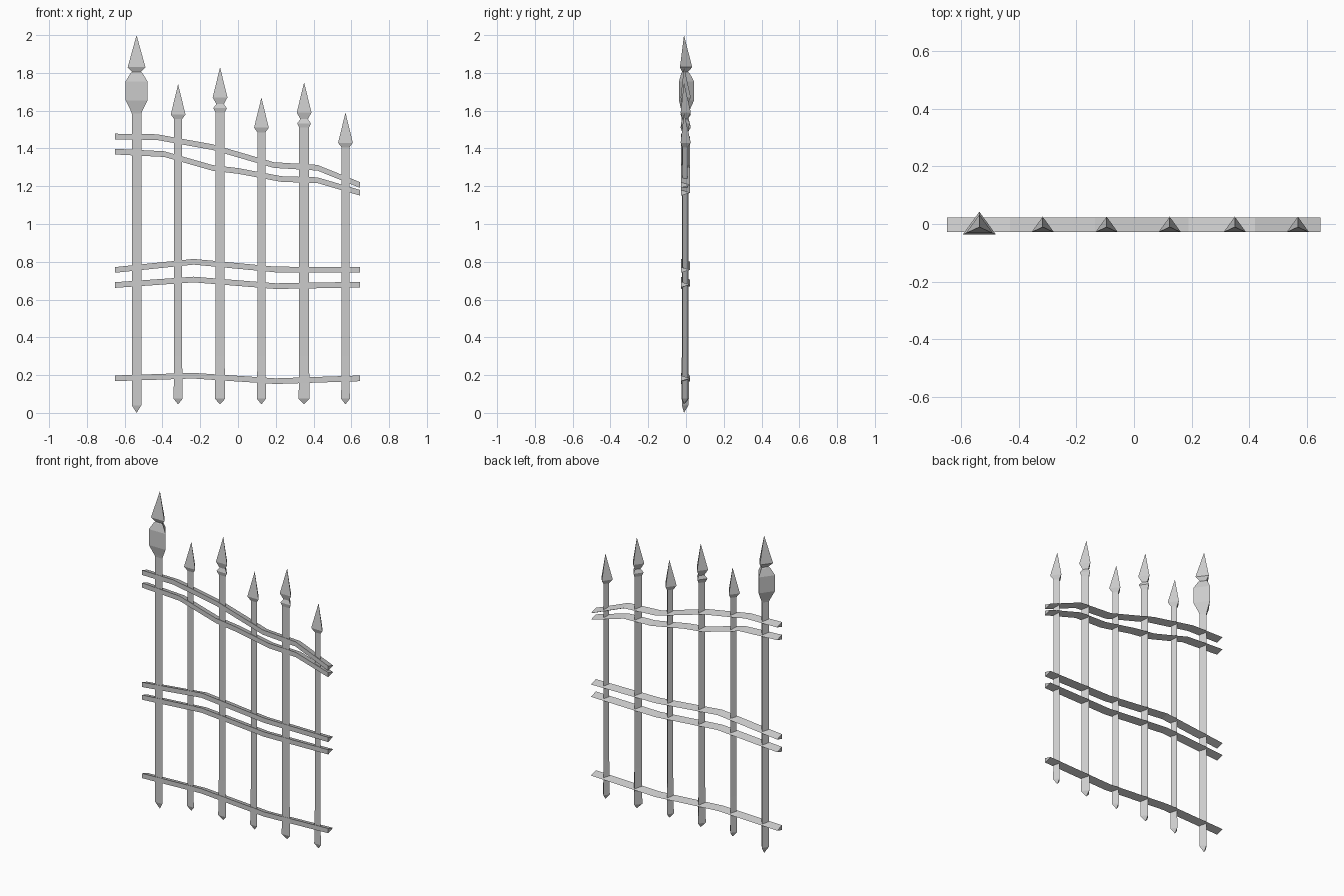
import bpy, bmesh

if "Cube" in bpy.data.objects:
    bpy.data.objects.remove(bpy.data.objects["Cube"])


def loft(name, rings):
    """Closed flat-shaded solid through triangular rings of equal size."""
    bm = bmesh.new()
    loops = [[bm.verts.new(p) for p in r] for r in rings]
    for a, b in zip(loops, loops[1:]):
        for i in range(3):
            j = (i + 1) % 3
            bm.faces.new((a[i], a[j], b[j], b[i]))
    bm.faces.new(loops[0])
    bm.faces.new(loops[-1])
    bmesh.ops.remove_doubles(bm, verts=bm.verts, dist=0.0002)
    bmesh.ops.recalc_face_normals(bm, faces=bm.faces)
    me = bpy.data.meshes.new(name)
    bm.to_mesh(me)
    bm.free()
    ob = bpy.data.objects.new(name, me)
    bpy.context.collection.objects.link(ob)
    return ob


def post(name, x, profile, y=-0.0105):
    """Three-sided post, flat side to the front; profile = (half width, z)."""
    loft(name, [[(x - w, y - 0.46 * w, z), (x + w, y - 0.46 * w, z),
                 (x, y + 0.92 * w, z)] for w, z in profile])


def rail(name, path, h=0.015):
    """Wedge-shaped bar, front face flat and thin edge at the back."""
    loft(name, [[(x, -0.027, z - h), (x, -0.027, z + h), (x, 0.022, z)]
                for x, z in path])


# Tall end post with a swollen head
post("end_post", -0.537, [(0, 0), (0.025, 0.04), (0.025, 1.585), (0.031, 1.60),
                          (0.058, 1.655), (0.058, 1.755), (0.031, 1.80),
                          (0.022, 1.805), (0.047, 1.83), (0, 2.0)])

# Pickets: x, half width, spear tip height, collar
pickets = [(-0.317, 0.021, 1.74, False), (-0.095, 0.024, 1.83, True),
           (0.124, 0.021, 1.67, False), (0.35, 0.026, 1.75, True),
           (0.569, 0.020, 1.59, False)]
for n, (x, w, tip, collar) in enumerate(pickets, 1):
    prof = [(0, 0.045), (w + 0.003, 0.075), (w, 0.3)]
    if collar:
        prof += [(w, tip - 0.24), (0.036, tip - 0.217), (0.02, tip - 0.195)]
    else:
        prof += [(w, tip - 0.185)]
    prof += [(0.039, tip - 0.16), (0, tip)]
    post(f"picket_{n}", x, prof)

# Bent rails
rail("bottom_rail", [(-0.65, 0.183), (-0.24, 0.197), (0.2, 0.168), (0.647, 0.183)])
rail("middle_rail_lower", [(-0.65, 0.677), (-0.235, 0.706), (0.2, 0.671), (0.647, 0.679)])
rail("middle_rail_upper", [(-0.65, 0.757), (-0.235, 0.8), (0.2, 0.759), (0.647, 0.757)])
rail("top_rail_lower", [(-0.65, 1.383), (-0.39, 1.37), (-0.135, 1.297), (0.0, 1.281),
                        (0.23, 1.238), (0.42, 1.232), (0.647, 1.165)])
rail("top_rail_upper", [(-0.65, 1.463), (-0.43, 1.46), (-0.135, 1.407),
                        (0.19, 1.312), (0.42, 1.298), (0.647, 1.206)])
